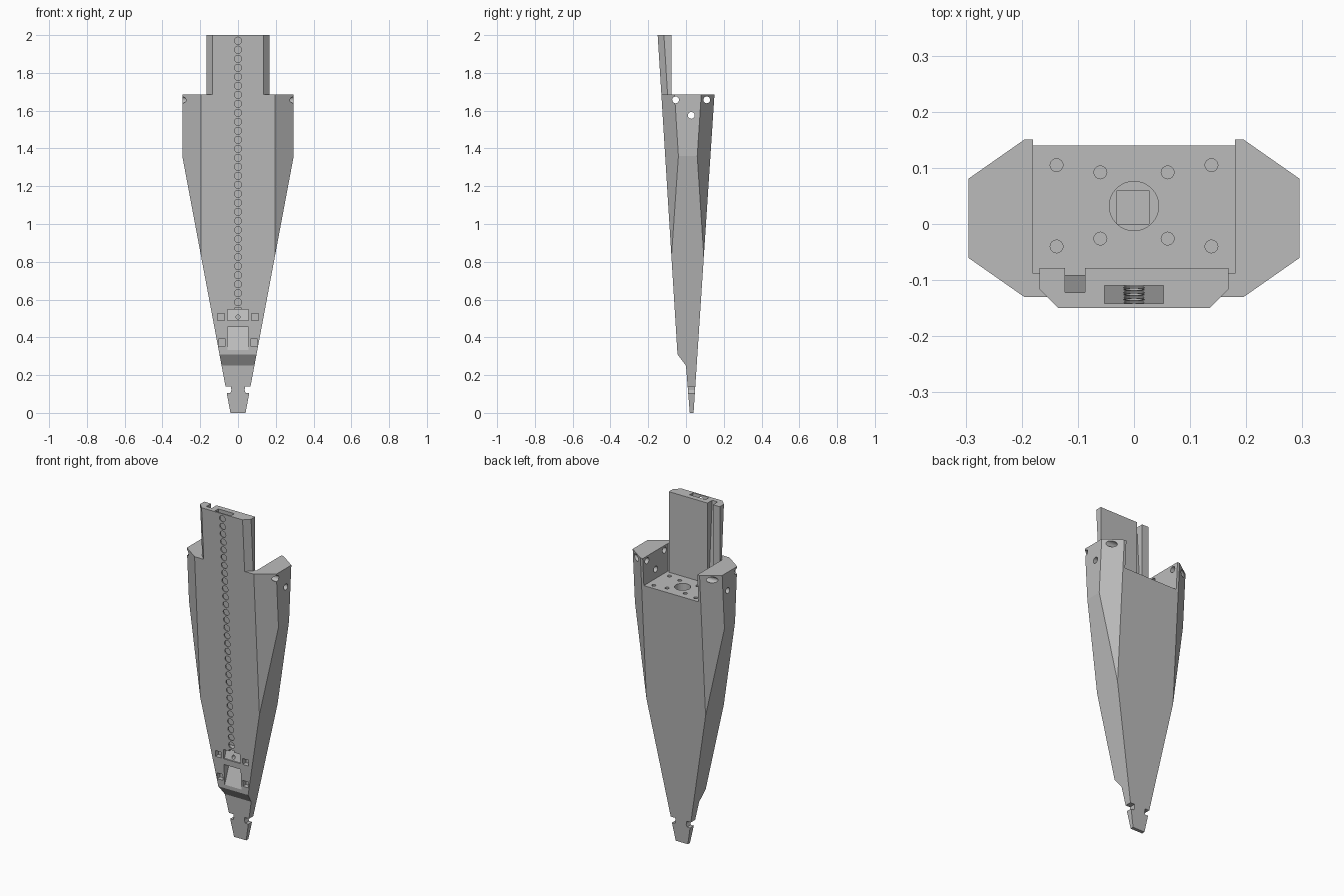
import bpy, bmesh, math
from mathutils import Vector, Matrix

cube = bpy.data.objects.get("Cube")
if cube:
    bpy.data.objects.remove(cube, do_unlink=True)

SLOPE = -0.0621                      # lean of the front face
TOP, SHOULDER, DECK = 2.0, 1.685, 1.52


def front(z):
    return -0.045 + SLOPE * (z - 0.31)


def back(z):
    return 0.04 + 0.0657 * z


def extrude(bm, ring, move):
    """Closed prism from a ring of points; move maps a point to the far end."""
    a = [bm.verts.new(p) for p in ring]
    b = [bm.verts.new(move(p)) for p in ring]
    bm.faces.new(a)
    bm.faces.new(b[::-1])
    for i in range(len(a)):
        j = (i + 1) % len(a)
        bm.faces.new((a[j], a[i], b[i], b[j]))
    bmesh.ops.recalc_face_normals(bm, faces=bm.faces)


def column(bm, poly, z0, z1, lean=0.0):
    """Upright prism; with lean, the y values are offsets from the given top y."""
    low = [(x, y + lean * (z0 - z1), z0) for x, y in poly]
    extrude(bm, low, lambda p: (p[0], p[1] + lean * (z1 - z0), z1))


def rect(x0, x1, y0, y1):
    return [(x0, y0), (x1, y0), (x1, y1), (x0, y1)]


def rod(bm, centre, radius, length, axis, sides=24):
    rot = Vector((0, 0, 1)).rotation_difference(Vector(axis)).to_matrix().to_4x4()
    bmesh.ops.create_cone(bm, cap_ends=True, segments=sides, radius1=radius, radius2=radius,
                          depth=length, matrix=Matrix.Translation(centre) @ rot)


def make(name, bm):
    mesh = bpy.data.meshes.new(name)
    bm.to_mesh(mesh)
    bm.free()
    obj = bpy.data.objects.new(name, mesh)
    bpy.context.collection.objects.link(obj)
    return obj


def cut(name, build):
    """Subtract what build() adds to an empty mesh from the leg."""
    bm = bmesh.new()
    build(bm)
    cutter = make(name, bm)
    cutter.hide_render = True
    mod = leg.modifiers.new(name, 'BOOLEAN')
    mod.operation, mod.solver, mod.object = 'DIFFERENCE', 'EXACT', cutter
    bpy.context.view_layer.objects.active = leg
    bpy.ops.object.modifier_apply(modifier=mod.name)
    bpy.data.objects.remove(cutter, do_unlink=True)


# Main body: side profile extruded across, then clipped to taper and chamfers
bm = bmesh.new()
W = 0.295
side = [(0.02, 0), (0.0, 0.25), (-0.045, 0.31), (front(TOP), TOP), (back(TOP), TOP), (0.04, 0)]
extrude(bm, [(-W, y, z) for y, z in side], lambda p: (W, p[1], p[2]))
for s in (-1, 1):
    planes = [((s * 0.04, 0, 0), (s, 0, -0.1875)),
              ((s * 0.195, front(1), 1), (s * 0.7, -1, SLOPE)),
              ((s * 0.195, back(1), 1), (s * 0.7, 1, -0.0657))]
    for co, no in planes:
        bmesh.ops.bisect_plane(bm, geom=bm.verts[:] + bm.edges[:] + bm.faces[:], plane_co=co,
                               plane_no=no, clear_outer=True)
        bmesh.ops.holes_fill(bm, edges=bm.edges[:], sides=0)
bmesh.ops.recalc_face_normals(bm, faces=bm.faces)
leg = make("leg_body", bm)


# Upper plate: clear everything beside and behind it above the shoulders
def plate_sides(bm):
    f = front(2.1)
    for s in (-1, 1):
        column(bm, [(s * 0.168, 0.6), (s * 0.168, f + 0.033), (s * 0.085, f - 0.05),
                    (s * 0.6, f - 0.05)], SHOULDER, 2.1, SLOPE)


cut("plate_sides", plate_sides)
cut("plate_back", lambda bm: column(bm, rect(-0.5, 0.5, -0.078, 0.5), SHOULDER, 2.1))

# Recessed deck between the two lugs, with narrow corner reliefs
cut("deck_slot", lambda bm: column(bm, [
    (-0.18, 0.4), (-0.18, -0.088), (-0.168, -0.088), (-0.168, -0.078),
    (0.168, -0.078), (0.168, -0.088), (0.18, -0.088), (0.18, 0.4)], DECK, 1.8))

# Cable groove in the plate back
cut("cable_groove", lambda bm: column(bm, rect(-0.123, -0.087, -0.128, 0.0), DECK, 2.1, SLOPE))

# Hidden light channel behind the front wall and its row of round openings
cut("light_channel", lambda bm: column(
    bm, rect(-0.053, 0.053, front(2.1) + 0.008, front(2.1) + 0.04), 0.565, 2.1, SLOPE))


def openings(bm):
    for i in range(30):
        z = 1.97 - 0.0477 * i
        rod(bm, (0, front(z), z), 0.019, 0.04, (0, 1, 0), 16)


cut("front_openings", openings)


# Deck bore, shaft and screw holes
def deck_holes(bm):
    rod(bm, (0, 0.032, DECK), 0.044, 0.4, (0, 0, 1), 32)
    for s in (-1, 1):
        for x, y in ((0.06, 0.092), (0.06, -0.026), (0.138, 0.105), (0.138, -0.04)):
            rod(bm, (s * x, y, DECK), 0.0115, 0.16, (0, 0, 1), 16)


cut("deck_holes", deck_holes)
cut("deck_shaft", lambda bm: column(bm, rect(-0.03, 0.027, 0.0, 0.06), 0.65, 1.4))


# Cross holes through both lugs
def lug_holes(bm):
    for s in (-1, 1):
        for y, z in ((-0.055, 1.657), (0.11, 1.657), (0.028, 1.575)):
            rod(bm, (s * 0.25, y, z), 0.018, 0.2, (1, 0, 0))


cut("lug_holes", lug_holes)


# Lower front: wedge window, latch recess, clip holes
def window(bm):
    extrude(bm, [(-0.055, front(0.325) - 0.003, 0.325), (-0.055, -0.1, 0.325),
                 (-0.055, -0.1, 0.455), (-0.055, 0.0, 0.455)],
            lambda p: (0.055, p[1], p[2]))


def latch(bm):
    extrude(bm, [(-0.055, front(0.49) + 0.008, 0.49), (-0.055, -0.1, 0.49),
                 (-0.055, -0.1, 0.547), (-0.055, front(0.547) + 0.03, 0.547)],
            lambda p: (0.055, p[1], p[2]))


def clip_holes(bm):
    for s in (-1, 1):
        for x, z in ((0.09, 0.508), (0.085, 0.373)):
            column(bm, rect(s * x - 0.019, s * x + 0.019, -0.1, front(z) + 0.03),
                   z - 0.018, z + 0.018)


cut("window", window)
cut("latch", latch)
cut("latch_tab", lambda bm: column(bm, rect(-0.016, 0.016, -0.1, front(0.55) + 0.02), 0.53, 0.558))
cut("latch_hole", lambda bm: rod(bm, (0, -0.04, 0.508), 0.011, 0.06, (0, 1, 0), 16))
cut("clip_holes", clip_holes)


# Side notches above the tip
def notches(bm):
    for s in (-1, 1):
        extrude(bm, [(s * 0.037, -0.2, 0.14), (s * 0.2, -0.2, 0.14), (s * 0.2, -0.2, 0.105),
                     (s * 0.04, -0.2, 0.105), (s * 0.035, -0.2, 0.12)],
                lambda p: (p[0], 0.3, p[2]))


cut("tip_notches", notches)

# Single grey finish
grey = bpy.data.materials.new("plain_grey")
grey.use_nodes = True
colour = (0.5, 0.5, 0.5, 1)
grey.diffuse_color = colour
grey.node_tree.nodes["Principled BSDF"].inputs["Base Color"].default_value = colour
leg.data.materials.clear()
leg.data.materials.append(grey)
for face in leg.data.polygons:
    face.material_index = 0
    face.use_smooth = False
